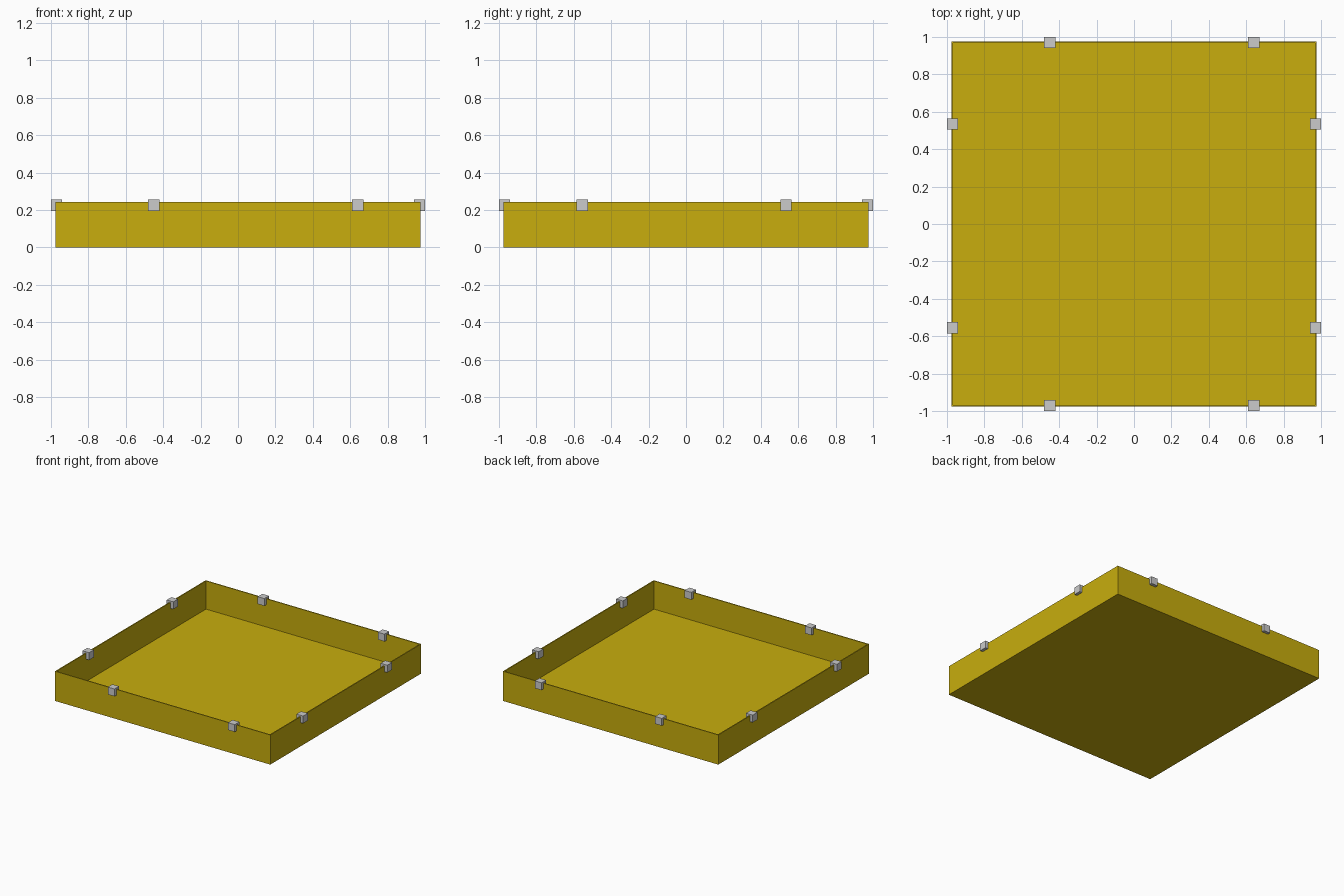
import bpy
import bmesh

if "Cube" in bpy.data.objects:
    bpy.data.objects.remove(bpy.data.objects["Cube"])

OUT, IN = 0.976, 0.964      # outer and inner half widths of the tray
HEIGHT, FLOOR = 0.243, 0.012
CLIP, MID = 0.06, 0.97      # clip size and wall centre line

yellow = bpy.data.materials.new("yellow")
yellow.diffuse_color = (0.58, 0.42, 0.004, 1)
yellow.use_nodes = True
yellow.node_tree.nodes["Principled BSDF"].inputs["Base Color"].default_value = yellow.diffuse_color


def box(name, centre, size, material=None):
    bpy.ops.mesh.primitive_cube_add(size=1, location=centre)
    ob = bpy.context.object
    ob.name = name
    ob.scale = size
    bpy.ops.object.transform_apply(location=False, rotation=False, scale=True)
    if material:
        ob.data.materials.append(material)
    return ob


# Open tray: inset the top face of a box and push it down to the floor
tray = box("tray", (0, 0, HEIGHT / 2), (2 * OUT, 2 * OUT, HEIGHT), yellow)
bm = bmesh.new()
bm.from_mesh(tray.data)
top = max(bm.faces, key=lambda f: f.calc_center_median().z)
bmesh.ops.inset_region(bm, faces=[top], thickness=OUT - IN)
inner = bmesh.ops.extrude_discrete_faces(bm, faces=[top])["faces"][0]
bmesh.ops.translate(bm, verts=inner.verts, vec=(0, 0, FLOOR - HEIGHT))
bm.to_mesh(tray.data)
bm.free()

# Clips straddling the rim, two on each wall
for side in (-1, 1):
    for x in (-0.45, 0.64):
        box("rim_clip", (x, side * MID, 0.225), (CLIP,) * 3)
    for y in (-0.555, 0.535):
        box("rim_clip", (side * MID, y, 0.225), (CLIP,) * 3)
